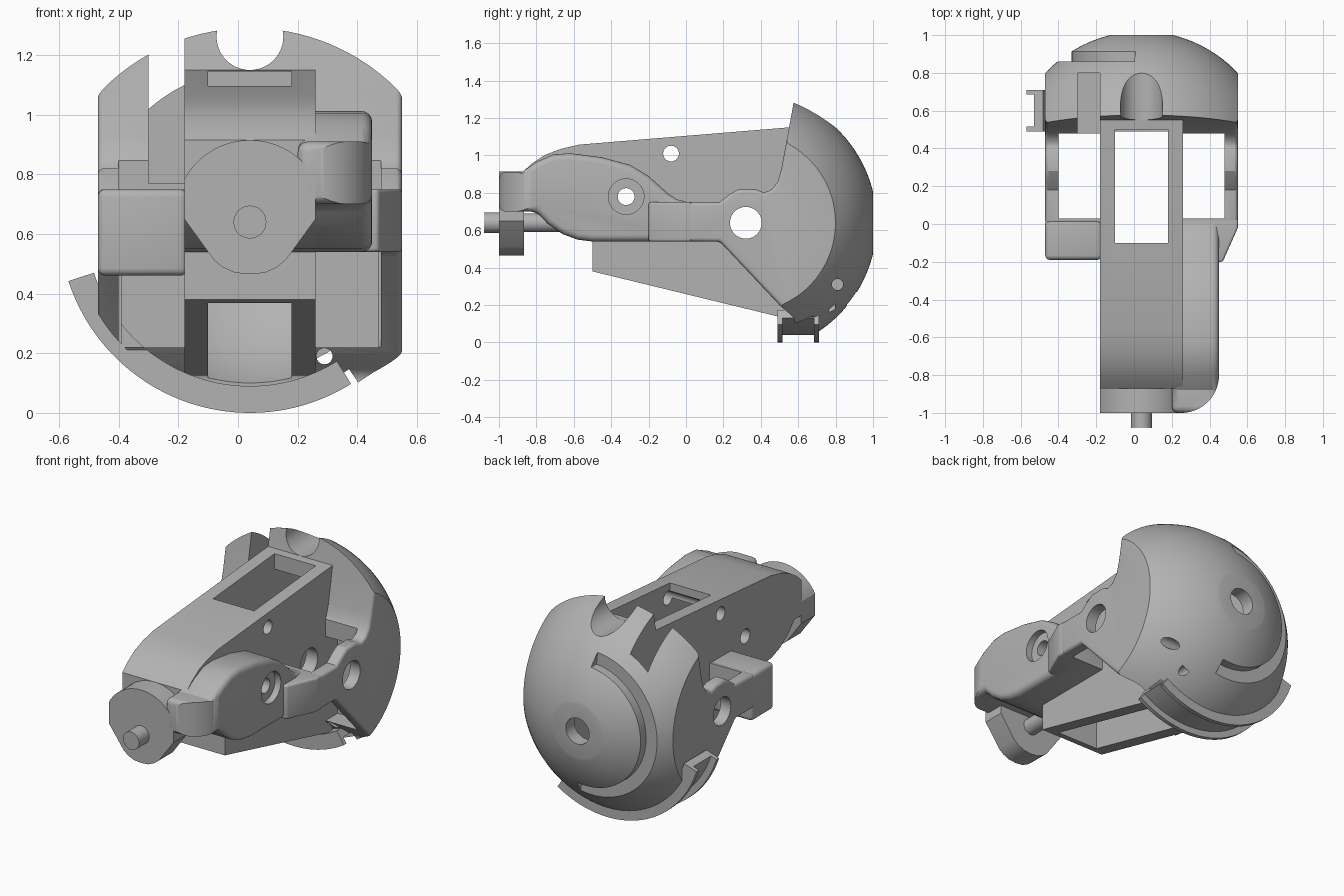
import bpy, bmesh, math
from mathutils import Matrix, Vector

if "Cube" in bpy.data.objects:
    bpy.data.objects.remove(bpy.data.objects["Cube"])

grey = bpy.data.materials.new("plain_grey")
grey.use_nodes = True
grey.diffuse_color = (0.45, 0.45, 0.45, 1)
grey.node_tree.nodes["Principled BSDF"].inputs["Base Color"].default_value = grey.diffuse_color

CX, CY, CZ = 0.04, 0.32, 0.64      # dome centre
XL, XR = -0.47, 0.55               # flat dome sides


def make(name, bm):
    bmesh.ops.recalc_face_normals(bm, faces=bm.faces)
    me = bpy.data.meshes.new(name)
    bm.to_mesh(me)
    bm.free()
    ob = bpy.data.objects.new(name, me)
    bpy.context.collection.objects.link(ob)
    me.materials.append(grey)
    return ob


def apply(ob):
    bpy.context.view_layer.update()
    dg = bpy.context.evaluated_depsgraph_get()
    me = bpy.data.meshes.new_from_object(ob.evaluated_get(dg))
    ob.modifiers.clear()
    ob.data = me


def prism(name, axis, pts, a, b, bevel=0):
    """Extrude a closed 2D outline along an axis from a to b."""
    place = {"X": lambda u, v: (a, u, v), "Y": lambda u, v: (u, a, v),
             "Z": lambda u, v: (u, v, a)}[axis]
    bm = bmesh.new()
    face = bm.faces.new([bm.verts.new(place(*p)) for p in pts])
    ext = bmesh.ops.extrude_face_region(bm, geom=[face])["geom"]
    shift = Vector([b - a if k == axis else 0 for k in "XYZ"])
    bmesh.ops.translate(bm, vec=shift, verts=[g for g in ext if isinstance(g, bmesh.types.BMVert)])
    ob = make(name, bm)
    if bevel:
        m = ob.modifiers.new("round", "BEVEL")
        m.width, m.segments, m.limit_method, m.angle_limit = bevel, 4, "ANGLE", math.radians(40)
        apply(ob)
    return ob


def box(x0, x1, y0, y1, z0, z1, name="cutter", bevel=0):
    return prism(name, "Z", [(x0, y0), (x1, y0), (x1, y1), (x0, y1)], z0, z1, bevel)


def arc(cx, cy, r, a0, a1, n=24):
    steps = [math.radians(a0 + (a1 - a0) * i / n) for i in range(n + 1)]
    return [(cx + r * math.cos(t), cy + r * math.sin(t)) for t in steps]


def rod(axis, u, v, r, a, b):
    return prism("cutter", axis, arc(u, v, r, 0, 352.5, 47), a, b)


def sector(r0, r1, a0, a1):
    return arc(CX, CZ, r1, a0, a1, 48) + arc(CX, CZ, r0, a1, a0, 48)


def ball(name, r):
    bm = bmesh.new()
    bmesh.ops.create_uvsphere(bm, u_segments=96, v_segments=48, radius=r)
    bmesh.ops.transform(bm, verts=bm.verts, matrix=Matrix.Translation((CX, CY, CZ))
                        @ Matrix.Rotation(math.pi / 2, 4, "X"))
    return make(name, bm)


def combine(ob, tools, op="DIFFERENCE"):
    for t in tools:
        m = ob.modifiers.new("cut", "BOOLEAN")
        m.operation, m.solver, m.object = op, "EXACT", t
        apply(ob)


# Shared cutters: cable slot, inner bowl and cross holes
slot = prism("cutter", "X", [(-0.45, 0), (-0.45, 0.95), (-0.1, 1.0), (-0.1, 1.4),
                             (0.5, 1.4), (0.5, 0)], -0.1, 0.18)
bowl = ball("cutter", 0.6)
bowl_limit = box(-0.1, 0.18, 0.4, 1.1, 0, 1.05)
combine(bowl, [bowl_limit], "INTERSECT")
pivot = rod("X", 0.32, CZ, 0.085, -1, 1)
upper_pin = rod("X", -0.08, 1.01, 0.042, -1, 1)
shoulder_pin = rod("X", -0.32, 0.78, 0.045, -1, 1)
pin_recess = rod("X", -0.32, 0.78, 0.095, 0.41, 1)
axle = rod("Y", CX, CZ, 0.05, -0.97, -0.4)
square = box(CX - 0.037, CX + 0.037, -1.1, -0.4, CZ - 0.03, CZ + 0.03)
front_recess = rod("Y", CX, CZ, 0.055, -1.1, -0.985)
rear_axle = rod("Y", CX, CZ, 0.08, 0.7, 1.1)

# Rear dome: a ball trimmed by the side outline
outline = [(0.575, 1.4), (0.575, 1.28), (0.51, 0.93), (0.49, 0.86), (0.46, 0.82), (0.42, 0.8),
           (0.37, 0.82), (0.28, 0.82), (0.23, 0.79), (0.18, 0.75), (0, 0.75), (0, 0.54),
           (0.18, 0.54), (0.5, 0.2), (0.58, 0.13), (0.6, -0.2), (1, -0.2), (1, 1.4)]
dome = ball("rear_dome", 0.7)
trim = prism("cutter", "X", outline, XL, XR, 0.02)
combine(dome, [trim], "INTERSECT")
dome_cuts = [
    box(-0.40, -0.18, 0.03, 0.48, 0.1, 1.4), box(0.26, 0.48, 0.03, 0.48, 0.1, 1.4),
    box(-0.39, -0.18, 0.1, 0.6, 0.22, 0.74), box(0.26, 0.47, 0.1, 0.6, 0.22, 0.74),
    box(-0.3, -0.18, 0.3, 0.8, 0.77, 1.4),
    rod("Y", CX, 1.262, 0.112, 0.3, 1.1),
    prism("cutter", "Y", sector(0.37, 0.8, 95, 280), 0.86, 1.1),
    prism("cutter", "Y", sector(0.595, 0.9, 198, 304), 0, 0.7),
    rod("Y", 0.29, 0.19, 0.027, 0.3, 0.8),
    rod("X", 0.81, 0.31, 0.03, 0.3, 1),
]
combine(dome, dome_cuts + [slot, bowl, pivot, rear_axle])

# Channel-shaped rim under the dome
rim_web = prism("rim_web", "Y", sector(0.55, 0.6, 198, 302), 0.49, 0.71)
rim_front = prism("rim_front_flange", "Y", sector(0.55, 0.64, 198, 302), 0.49, 0.515)
rim_rear = prism("rim_rear_flange", "Y", sector(0.55, 0.64, 198, 302), 0.685, 0.71)

# Central body
side = [(-0.87, 0.915), (-0.82, 0.96), (-0.75, 1.005), (-0.67, 1.035), (-0.57, 1.058),
        (0.55, 1.15), (0.55, 0.125), (-0.5, 0.38), (-0.5, 0.54), (-0.58, 0.55),
        (-0.66, 0.58), (-0.74, 0.635), (-0.8, 0.7), (-0.87, 0.7)]
body = prism("central_body", "X", side, -0.18, 0.26)
combine(body, [slot, bowl, pivot, upper_pin, shoulder_pin, axle, square])

# Shoulder bulge on the left of the body
hump = [(-1, 0.91), (-0.88, 0.91), (-0.8, 0.965), (-0.71, 1.005), (-0.62, 1.012), (-0.45, 0.99),
        (-0.3, 0.95), (-0.2, 0.89), (-0.1, 0.8), (-0.05, 0.765), (0.02, 0.75), (0.02, 0.54),
        (-0.5, 0.54), (-0.58, 0.55), (-0.66, 0.58), (-0.74, 0.635), (-0.8, 0.7), (-1, 0.7)]
bulge = prism("shoulder_bulge", "X", hump, 0.2, 0.45, 0.035)
plan = prism("cutter", "Z", [(0, -1)] + arc(0.25, -0.8, 0.2, -90, 0) + [(0.45, 0.1), (0, 0.1)], 0, 2)
combine(bulge, [plan], "INTERSECT")
combine(bulge, [shoulder_pin, pin_recess])

# Front post with a square drive hole
half = [(0, 0.465), (0.05, 0.47), (0.09, 0.488), (0.12, 0.512), (0.22, 0.65), (0.22, 0.785)]
half += arc(0, 0.665, 0.25, 28, 84, 12)
post = prism("front_post", "Y", [(CX + x, z) for x, z in half]
             + [(CX, 0.915)] + [(CX - x, z) for x, z in reversed(half[1:])], -1, -0.865)
combine(post, [axle, square, front_recess])

# Side arm blocks
arm_r = box(XL, -0.17, -0.19, 0.03, 0.46, 0.75, "right_arm_block", 0.025)
arm_l = prism("left_arm_block", "Z", [(0.25, -0.2), (0.47, -0.2), (XR, -0.02), (XR, 0.03), (0.25, 0.03)],
              0.54, 0.75, 0.012)

# Clean up the cutters, then smooth the curved surfaces
for ob in [o for o in bpy.data.objects if o.name.startswith("cutter")]:
    bpy.data.objects.remove(ob)
for ob in (dome, rim_web, rim_front, rim_rear, body, bulge, post, arm_r, arm_l):
    bpy.ops.object.select_all(action="DESELECT")
    ob.select_set(True)
    bpy.context.view_layer.objects.active = ob
    bpy.ops.object.shade_smooth_by_angle(angle=math.radians(30))
